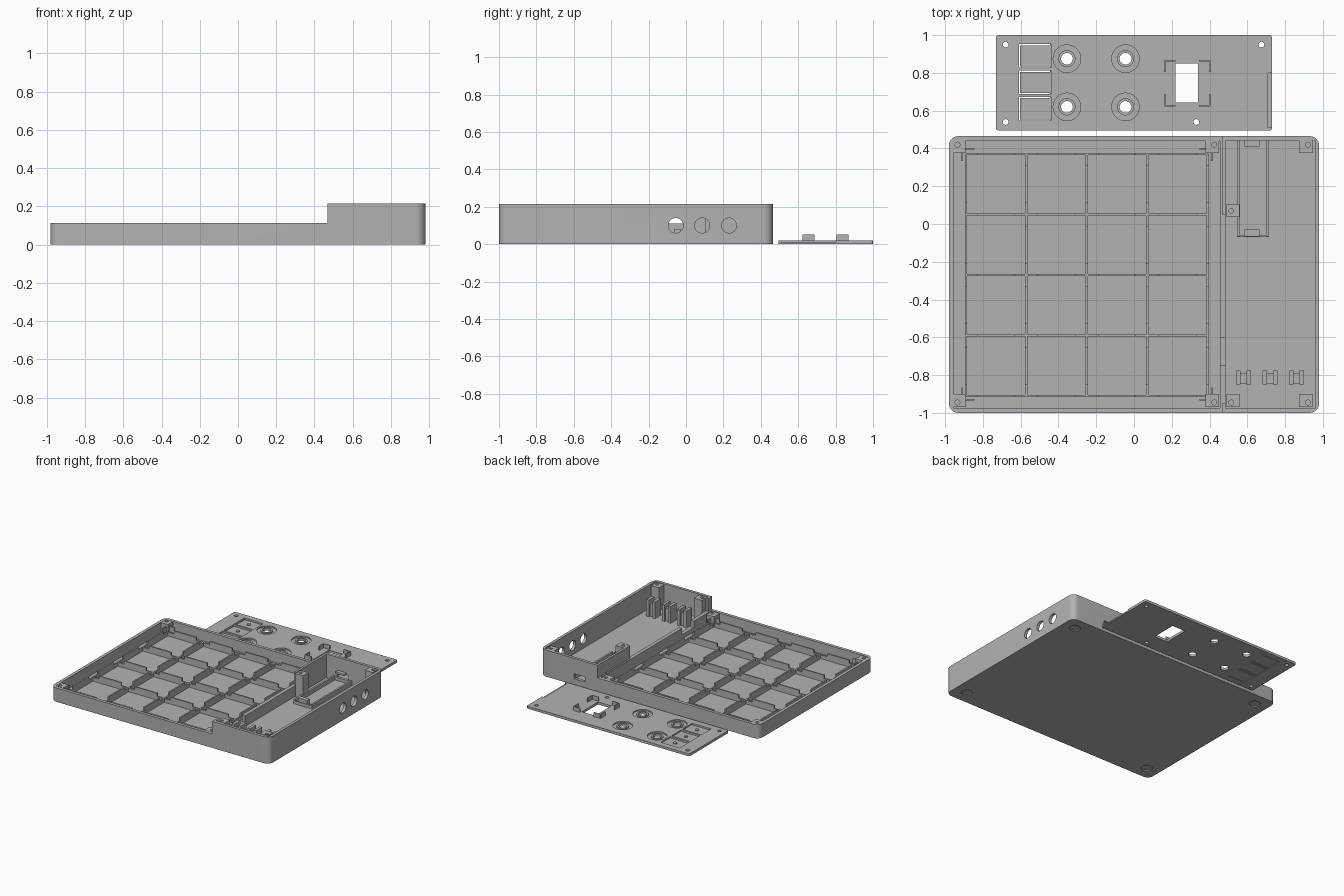
import bpy, bmesh, math
from mathutils import Matrix, Vector

if "Cube" in bpy.data.objects:
    bpy.data.objects.remove(bpy.data.objects["Cube"])

gray = bpy.data.materials.new("matte_gray")
gray.use_nodes = True
COLOR = (0.45, 0.45, 0.45, 1)
gray.diffuse_color = COLOR
gray.node_tree.nodes["Principled BSDF"].inputs["Base Color"].default_value = COLOR


def finish(name, bm):
    mesh = bpy.data.meshes.new(name)
    bmesh.ops.recalc_face_normals(bm, faces=bm.faces)
    bm.to_mesh(mesh)
    bm.free()
    mesh.materials.append(gray)
    ob = bpy.data.objects.new(name, mesh)
    bpy.context.scene.collection.objects.link(ob)
    return ob


def add_box(bm, x0, x1, y0, y1, z0, z1):
    size = Vector((x1 - x0, y1 - y0, z1 - z0))
    mid = Vector((x0 + x1, y0 + y1, z0 + z1)) / 2
    bmesh.ops.create_cube(bm, size=1, matrix=Matrix.Translation(mid) @ Matrix.Diagonal(size.to_4d()))


def boxes(name, *specs):
    bm = bmesh.new()
    for s in specs:
        add_box(bm, *s)
    return finish(name, bm)


def cylinders(name, centers, r, depth, axis="Z"):
    bm = bmesh.new()
    turn = Matrix.Rotation(math.pi / 2, 4, "Y") if axis == "X" else Matrix()
    for c in centers:
        bmesh.ops.create_cone(bm, cap_ends=True, segments=32, radius1=r, radius2=r,
                              depth=depth, matrix=Matrix.Translation(c) @ turn)
    return finish(name, bm)


def rounded_slab(name, x0, x1, y0, y1, z0, z1, r):
    bm = bmesh.new()
    ring = []
    corners = [(x1 - r, y1 - r), (x0 + r, y1 - r), (x0 + r, y0 + r), (x1 - r, y0 + r)]
    for q, (cx, cy) in enumerate(corners):
        for i in range(9):
            a = math.pi / 2 * (q + i / 8)
            ring.append(bm.verts.new((cx + r * math.cos(a), cy + r * math.sin(a), z0)))
    face = bm.faces.new(ring)
    up = bmesh.ops.extrude_face_region(bm, geom=[face])["geom"]
    bmesh.ops.translate(bm, vec=(0, 0, z1 - z0), verts=[v for v in up if isinstance(v, bmesh.types.BMVert)])
    return finish(name, bm)


def combine(ob, tool, op="DIFFERENCE"):
    mod = ob.modifiers.new("bool", "BOOLEAN")
    mod.operation, mod.object, mod.solver = op, tool, "EXACT"
    bpy.context.view_layer.update()
    result = bpy.data.meshes.new_from_object(ob.evaluated_get(bpy.context.evaluated_depsgraph_get()))
    ob.modifiers.clear()
    ob.data = result
    bpy.data.objects.remove(tool)


LOW, HIGH, FLOOR = 0.112, 0.215, 0.025

# Stepped case with two open compartments
case = rounded_slab("case", -0.98, 0.98, -1, 0.465, 0, HIGH, 0.05)
combine(case, boxes("step_cut", (-1.1, 0.467, -1.1, 0.6, LOW, 0.4)))
combine(case, boxes("cavities", (-0.955, 0.455, -0.975, 0.44, FLOOR, 0.4),
                    (0.485, 0.957, -0.977, 0.442, FLOOR, 0.4)))
combine(case, boxes("divider_cut", (0.4, 0.4855, -0.95, 0.05, LOW, 0.4)))
combine(case, boxes("wire_notch", (0.44, 0.5, -0.75, -0.6, 0.06, 0.4)))

# Screw bosses in the compartment corners
low_pts = [(x, y) for x in (-0.935, 0.425) for y in (-0.945, 0.42)]
high_pts = [(0.92, 0.42), (0.92, -0.945), (0.515, -0.945), (0.515, 0.07)]
for pts, top in ((low_pts, LOW), (high_pts, HIGH)):
    specs = []
    for x, y in pts:
        sx = 0.01 if x in (-0.935, 0.515) else -0.01
        sy = -0.01 if y > 0.1 else 0.01 if y < 0 else 0
        specs.append((x + sx - 0.036, x + sx + 0.034, y + sy - 0.034, y + sy + 0.034, 0.015, top - 0.002))
    combine(case, boxes("bosses", *specs), "UNION")
    combine(case, cylinders("screw_cut", [(x, y, top) for x, y in pts], 0.013, 0.12))

# Side jacks, rear connector opening and recesses for feet
combine(case, cylinders("jack_cut", [(0.97, y, 0.1) for y in (-0.055, 0.087, 0.23)], 0.04, 0.1, "X"))
combine(case, boxes("connector_cut", (0.58, 0.68, 0.42, 0.5, 0.05, 0.09)))
combine(case, cylinders("foot_cut", [(x, y, 0) for x in (-0.87, 0.87) for y in (-0.89, 0.355)], 0.042, 0.016))

# Grid of ribs dividing the low compartment, raised mid-cell
X0, Y0, PITCH, T = -0.89, -0.91, 0.32, 0.006
ribs = []
for i in range(5):
    x, y = X0 + i * PITCH, Y0 + i * PITCH
    ribs.append((x - T, x + T, Y0, Y0 + 4 * PITCH, 0.02, 0.055))
    ribs.append((X0, X0 + 4 * PITCH, y - T, y + T, 0.02, 0.055))
    for j in range(4):
        a, b = j * PITCH + 0.06, (j + 1) * PITCH - 0.06
        ribs.append((x - T, x + T, Y0 + a, Y0 + b, 0.05, 0.08))
        ribs.append((X0 + a, X0 + b, y - T, y + T, 0.05, 0.08))
boxes("grid_ribs", *ribs)

# L-shaped locating walls outside the grid corners
marks = []
for x, sx in ((-0.91, 1), (0.412, -1)):
    for y, sy in ((-0.93, 1), (0.398, -1)):
        xs, ys = sorted((x, x + sx * 0.065)), sorted((y, y + sy * 0.065))
        marks.append((xs[0], xs[1], y - 0.004, y + 0.004, 0.02, 0.09))
        marks.append((x - 0.004, x + 0.004, ys[0], ys[1], 0.02, 0.09))
boxes("corner_locators", *marks)

# Circuit board cradle with end clips
boxes("board_cradle", (0.545, 0.56, -0.065, 0.445, 0.02, 0.06),
      (0.7, 0.715, -0.065, 0.445, 0.02, 0.06),
      (0.545, 0.715, -0.07, -0.058, 0.02, 0.05),
      (0.585, 0.665, -0.065, -0.03, 0.02, 0.08),
      (0.585, 0.665, 0.41, 0.445, 0.095, 0.11))

# Three slotted posts for switches
posts = []
for x in (0.58, 0.72, 0.86):
    posts += [(x - 0.04, x - 0.016, -0.85, -0.775, 0.02, 0.16),
              (x + 0.016, x + 0.04, -0.85, -0.775, 0.02, 0.16),
              (x - 0.03, x + 0.03, -0.845, -0.79, 0.02, 0.13)]
boxes("switch_posts", *posts)

# Separate control panel
panel = rounded_slab("control_panel", -0.73, 0.73, 0.495, 1, 0, 0.02, 0.012)
knobs = [(x, y, 0.02) for x in (-0.355, -0.045) for y in (0.62, 0.875)]
combine(panel, cylinders("knob_recess", knobs, 0.073, 0.02))
combine(panel, cylinders("knob_collar", [(x, y, 0.0125) for x, y, z in knobs], 0.045, 0.013), "UNION")
combine(panel, cylinders("knob_hole", knobs, 0.031, 0.1))
combine(panel, cylinders("panel_screws", [(-0.68, 0.95, 0), (-0.68, 0.54, 0), (0.675, 0.95, 0),
                                          (0.33, 0.54, 0)], 0.015, 0.1))
combine(panel, boxes("display_window", (0.22, 0.34, 0.643, 0.85, -0.1, 0.1)))
combine(panel, boxes("edge_rebate", (0.71, 0.8, 0.51, 0.8, 0.01, 0.1)))

# Thin flexing push buttons, slit on three sides
for y in (0.61, 0.75, 0.89):
    combine(panel, boxes("button_recess", (-0.61, -0.44, y - 0.062, y + 0.062, 0.01, 0.1)))
    combine(panel, boxes("slit_left", (-0.61, -0.603, y - 0.062, y + 0.062, -0.1, 0.1)))
    combine(panel, boxes("slit_sides", (-0.606, -0.445, y - 0.062, y - 0.056, -0.1, 0.1),
                         (-0.606, -0.445, y + 0.056, y + 0.062, -0.1, 0.1)))
cylinders("button_pips", [(-0.525, y, 0.012) for y in (0.61, 0.75, 0.89)], 0.015, 0.01)

# Display brackets around the window
brackets = []
for x, sx in ((0.162, 1), (0.402, -1)):
    for y, sy in ((0.627, 1), (0.865, -1)):
        xs, ys = sorted((x, x + sx * 0.058)), sorted((y, y + sy * 0.06))
        for arm in ((xs[0], xs[1], y - 0.004, y + 0.004), (x - 0.004, x + 0.004, ys[0], ys[1])):
            brackets.append((*arm, 0.015, 0.053))
boxes("display_brackets", *brackets)

# Soft shading on round walls, crisp edges elsewhere
bpy.ops.object.select_all(action="DESELECT")
for ob in bpy.context.scene.objects:
    if ob.type == "MESH":
        ob.select_set(True)
        bpy.context.view_layer.objects.active = ob
bpy.ops.object.shade_smooth_by_angle(angle=math.radians(30))
